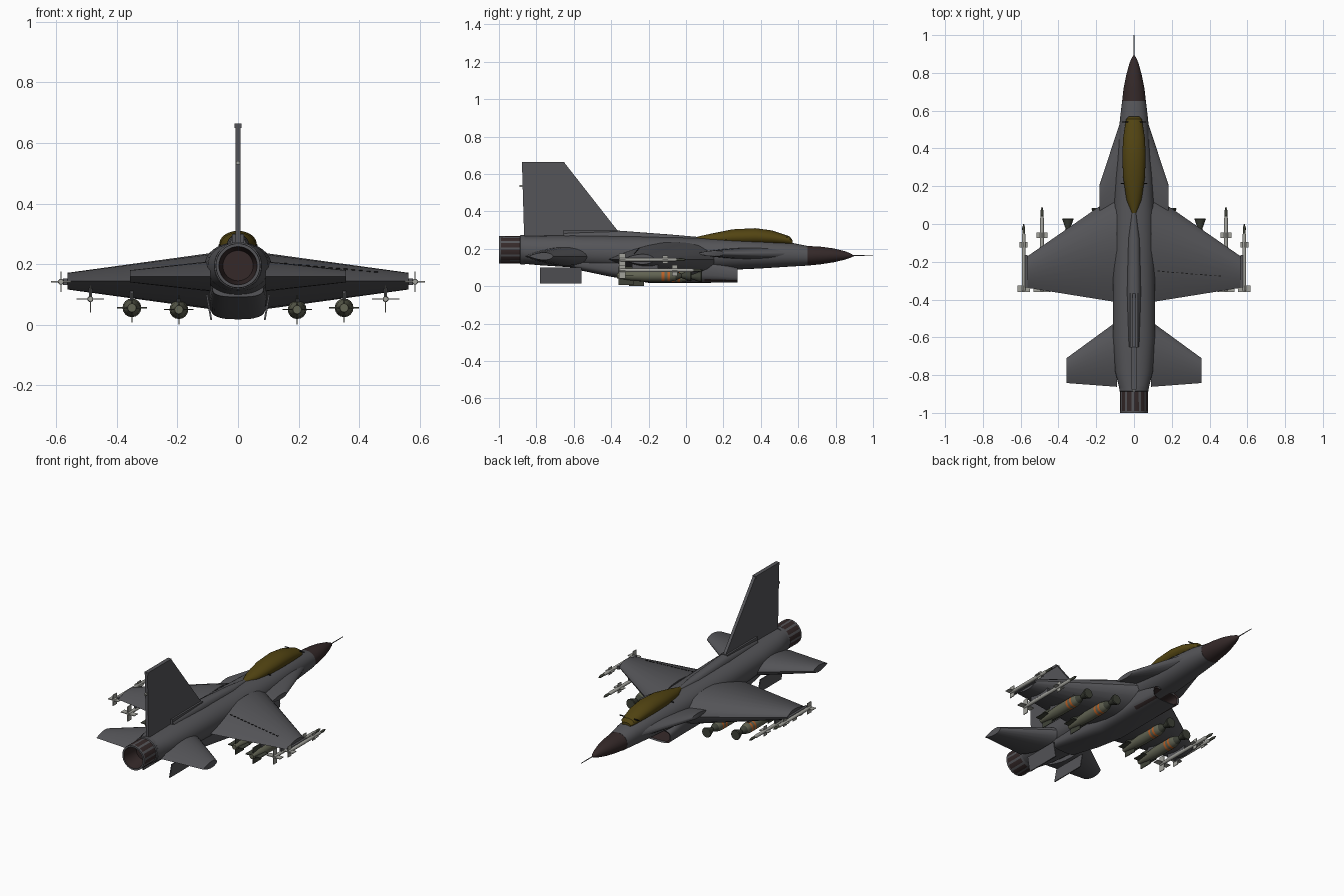
import bpy, bmesh, math
from mathutils import Vector

cube = bpy.data.objects.get("Cube")
if cube:
    bpy.data.objects.remove(cube, do_unlink=True)


def material(name, r, g, b):
    m = bpy.data.materials.new(name)
    m.use_nodes = True
    m.diffuse_color = (r, g, b, 1)
    m.node_tree.nodes["Principled BSDF"].inputs["Base Color"].default_value = (r, g, b, 1)
    return m


GREY = material("airframe grey", 0.09, 0.09, 0.098)
BROWN = material("dark brown", 0.035, 0.022, 0.022)
GOLD = material("tinted canopy gold", 0.085, 0.058, 0.006)
OLIVE = material("bomb olive", 0.12, 0.125, 0.085)
DARK = material("dark olive", 0.05, 0.055, 0.04)
ORANGE = material("orange band", 0.5, 0.12, 0.02)
PALE = material("missile pale grey", 0.36, 0.36, 0.33)
BLACK = material("line black", 0.008, 0.008, 0.008)


def finish(name, bm, mats, rule=None):
    """Turn a bmesh into an object, with an optional colour rule per face."""
    bmesh.ops.recalc_face_normals(bm, faces=bm.faces)
    if rule:
        for f in bm.faces:
            f.material_index = rule(f.calc_center_median())
    mesh = bpy.data.meshes.new(name)
    bm.to_mesh(mesh)
    bm.free()
    for m in mats:
        mesh.materials.append(m)
    ob = bpy.data.objects.new(name, mesh)
    bpy.context.collection.objects.link(ob)
    return ob


def bridge(bm, rings):
    n = len(rings[0])
    for a, b in zip(rings, rings[1:]):
        for i in range(n):
            j = (i + 1) % n
            bm.faces.new((a[i], a[j], b[j], b[i]))
    bm.faces.new(rings[0])
    bm.faces.new(rings[-1])


def loft(name, stations, mats, x=0, n=32, power=2, rule=None):
    """Body along y; each station is (y, half width, bottom z, top z)."""
    bm = bmesh.new()
    rings = []
    for y, hw, zb, zt in stations:
        ring = []
        for i in range(n):
            a = 2 * math.pi * i / n
            c, s = math.cos(a), math.sin(a)
            px = math.copysign(abs(c) ** (2 / power), c) * hw
            pz = math.copysign(abs(s) ** (2 / power), s) * (zt - zb) / 2
            ring.append(bm.verts.new((x + px, y, (zb + zt) / 2 + pz)))
        rings.append(ring)
    bridge(bm, rings)
    return finish(name, bm, mats, rule)


def turned(name, profile, mats, x, y, z, n=16, rule=None):
    """Round body along y from (offset, radius) pairs."""
    return loft(name, [(y + d, r, z - r, z + r) for d, r in profile], mats, x, n, 2, rule)


def thickness(t):
    return t ** 0.6 * (1 - t) / 0.347


def panel(name, side, root, tip, z, steps=12):
    """Lens-section surface; root and tip are (x, leading y, trailing y, thickness)."""
    bm = bmesh.new()
    rings = []
    ts = [(1 - math.cos(math.pi * i / steps)) / 2 for i in range(steps + 1)]
    loop = [(t, 1) for t in ts] + [(t, -1) for t in ts[-2:0:-1]]
    for x, le, te, th in (root, tip):
        rings.append([bm.verts.new((side * x, le + (te - le) * t, z + s * th / 2 * thickness(t)))
                      for t, s in loop])
    bridge(bm, rings)
    return finish(name, bm, [GREY])


def plate(name, pts, thick, mat):
    """Flat sheet through the points, thickened along x."""
    bm = bmesh.new()
    bridge(bm, [[bm.verts.new((x + d, y, z)) for x, y, z in pts] for d in (-thick / 2, thick / 2)])
    return finish(name, bm, [mat])


def box(name, centre, size, mat):
    bm = bmesh.new()
    bmesh.ops.create_cube(bm, size=1)
    for v in bm.verts:
        v.co = Vector(c + k * s for c, k, s in zip(centre, v.co, size))
    return finish(name, bm, [mat])


def cross_fins(name, x, y, z, span, chord, mat, thick=0.004):
    box(name + "_flat", (x, y, z), (span, chord, thick), mat)
    box(name + "_upright", (x, y, z), (thick, chord, span), mat)


# Fuselage, nose cone and probe
loft("fuselage", [(0.65, 0.063, 0.11, 0.215), (0.56, 0.074, 0.105, 0.233),
                  (0.4, 0.088, 0.095, 0.245), (0.25, 0.1, 0.088, 0.252),
                  (0.05, 0.108, 0.08, 0.258), (-0.3, 0.112, 0.082, 0.27),
                  (-0.6, 0.112, 0.1, 0.272), (-0.78, 0.1, 0.112, 0.27),
                  (-0.87, 0.078, 0.12, 0.268)], [GREY], power=2.2)
loft("nose_cone", [(0.65, 0.063, 0.11, 0.215), (0.72, 0.055, 0.117, 0.211),
                   (0.79, 0.041, 0.128, 0.202), (0.85, 0.024, 0.142, 0.187),
                   (0.88, 0.012, 0.152, 0.175), (0.895, 0.002, 0.161, 0.165)], [BROWN])
turned("nose_probe", [(0, 0.003), (0.11, 0.002)], [GREY], 0, 0.89, 0.163, 8)

# Air intake under the belly with a recessed dark mouth
loft("air_intake", [(0.15, 0.075, 0.035, 0.085), (0.27, 0.08, 0.028, 0.092),
                    (0.275, 0.09, 0.02, 0.1), (0.1, 0.094, 0.018, 0.15),
                    (-0.2, 0.096, 0.018, 0.16), (-0.4, 0.095, 0.05, 0.16),
                    (-0.6, 0.085, 0.092, 0.16)], [GREY, BROWN], power=3.2,
     rule=lambda c: int(c.y > 0.14 and abs(c.x) < 0.083 and 0.027 < c.z < 0.093))

# Canopy, its frame bars and the dorsal spine
loft("canopy", [(0.57, 0.028, 0.22, 0.245), (0.555, 0.042, 0.22, 0.266),
                (0.46, 0.057, 0.22, 0.298), (0.37, 0.062, 0.22, 0.31),
                (0.25, 0.058, 0.22, 0.304), (0.13, 0.04, 0.225, 0.28),
                (0.05, 0.01, 0.235, 0.262)], [GOLD])
for side in (1, -1):
    box("canopy_front_bar", (side * 0.047, 0.54, 0.262), (0.035, 0.005, 0.005), BLACK)
    box("canopy_rear_bar", (side * 0.058, 0.215, 0.25), (0.02, 0.005, 0.005), BLACK)
loft("dorsal_spine", [(0.08, 0.012, 0.2, 0.262), (-0.08, 0.033, 0.2, 0.276),
                      (-0.36, 0.038, 0.2, 0.297), (-0.65, 0.03, 0.2, 0.29)], [GREY], power=2.5)
box("fin_base", (0, -0.51, 0.285), (0.04, 0.29, 0.03), GREY)

# Tail fin with a slightly wider cap
plate("tail_fin", [(0, -0.865, 0.25), (0, -0.36, 0.29), (0, -0.65, 0.66), (0, -0.877, 0.66)],
      0.018, GREY)
box("tail_fin_cap", (0, -0.763, 0.657), (0.024, 0.225, 0.015), GREY)
box("tail_light", (0, -0.88, 0.535), (0.012, 0.02, 0.012), PALE)


# Engine nozzle with dark petals and a hollow dark throat
def nozzle_rule(c):
    radius = math.hypot(c.x, c.z - 0.195)
    sector = int((math.atan2(c.z - 0.195, c.x) + math.pi) / math.tau * 36)
    petal = sector % 3 > 0 and -0.99 < c.y < -0.9
    return int(radius < 0.062 or petal)


turned("engine_nozzle", [(0.14, 0.07), (0.14, 0.078), (0.115, 0.078), (0.112, 0.073),
                         (0.01, 0.074), (0, 0.073), (0, 0.063), (0.1, 0.05)],
       [GREY, BROWN], 0, -1, 0.195, 36, nozzle_rule)

# Wings, strakes, tailplanes and stores on each side
WING_ROOT, WING_TIP, WING_Z = (0.09, 0.158, -0.414, 0.185), (0.563, -0.17, -0.338, 0.055), 0.144
BOMB = [(-0.2, 0.014), (-0.12, 0.026), (-0.05, 0.031), (0.04, 0.031), (0.054, 0.031),
        (0.07, 0.031), (0.084, 0.031), (0.115, 0.025), (0.145, 0.012), (0.195, 0.03), (0.2, 0.028)]

for side, word in ((1, "left"), (-1, "right")):
    panel(word + "_wing", side, WING_ROOT, WING_TIP, WING_Z)
    panel(word + "_strake", side, (0.05, 0.61, 0.02, 0.07), (0.183, 0.206, 0.06, 0.03), 0.175)
    panel(word + "_tailplane", side, (0.09, -0.515, -0.862, 0.1), (0.357, -0.71, -0.842, 0.04), 0.16)
    plate(word + "_ventral_fin", [(side * 0.088, -0.78, 0.015), (side * 0.088, -0.56, 0.015),
                                  (side * 0.103, -0.56, 0.1), (side * 0.103, -0.78, 0.1)], 0.006, GREY)

    # Guided bombs on pylons
    for label, x, y, z in (("inner", 0.195, -0.115, 0.05), ("outer", 0.35, -0.17, 0.056)):
        def bomb_rule(c, y=y):
            d = c.y - y
            if d > 0.12:
                return 2
            return int(0.04 < d < 0.054 or 0.07 < d < 0.084)
        name = f"{word}_{label}_bomb"
        turned(name, BOMB, [OLIVE, ORANGE, DARK], side * x, y, z, 16, bomb_rule)
        cross_fins(name + "_tail_fins", side * x, y - 0.15, z, 0.098, 0.08, DARK)
        box(f"{word}_{label}_pylon", (side * x, y - 0.02, z + 0.035), (0.012, 0.2, 0.05), GREY)

    # Missiles: one under the wing, one on the tip rail
    for label, x, z, nose, span, canard in (("underwing", 0.487, 0.085, 0.09, 0.09, -0.06),
                                            ("wingtip", 0.584, 0.142, 0.0, 0.066, -0.11)):
        name = f"{word}_{label}_missile"
        back = -0.355 - nose
        turned(name, [(back, 0.008), (back + 0.01, 0.01), (-0.06, 0.01), (-0.05, 0.007),
                      (-0.02, 0.008), (0, 0.002)], [PALE, DARK], side * x, nose, z, 12,
               lambda c, nose=nose: int(c.y > nose - 0.05))
        cross_fins(name + "_tail_fins", side * x, -0.342, z, span, 0.035, PALE)
        cross_fins(name + "_front_fins", side * x, canard, z, span * 0.65, 0.03, PALE)
    box(word + "_missile_pylon", (side * 0.487, -0.22, 0.11), (0.01, 0.14, 0.045), GREY)
    box(word + "_tip_rail", (side * 0.57, -0.25, 0.142), (0.014, 0.17, 0.02), GREY)

# Dashed walkway line on the left wing
for i in range(14):
    x = 0.13 + i * 0.025
    k = (x - WING_ROOT[0]) / (WING_TIP[0] - WING_ROOT[0])
    le, te, th = (a + (b - a) * k for a, b in zip(WING_ROOT[1:], WING_TIP[1:]))
    y = -0.25 - i * 0.002
    z = WING_Z + th / 2 * thickness((y - le) / (te - le))
    box("walkway_dash", (x, y, z), (0.013, 0.005, 0.004), BLACK)

# Smooth curved surfaces, keep hard edges
for ob in bpy.context.collection.objects:
    ob.select_set(ob.type == "MESH")
    if ob.type == "MESH":
        bpy.context.view_layer.objects.active = ob
bpy.ops.object.shade_smooth_by_angle(angle=math.radians(35))
